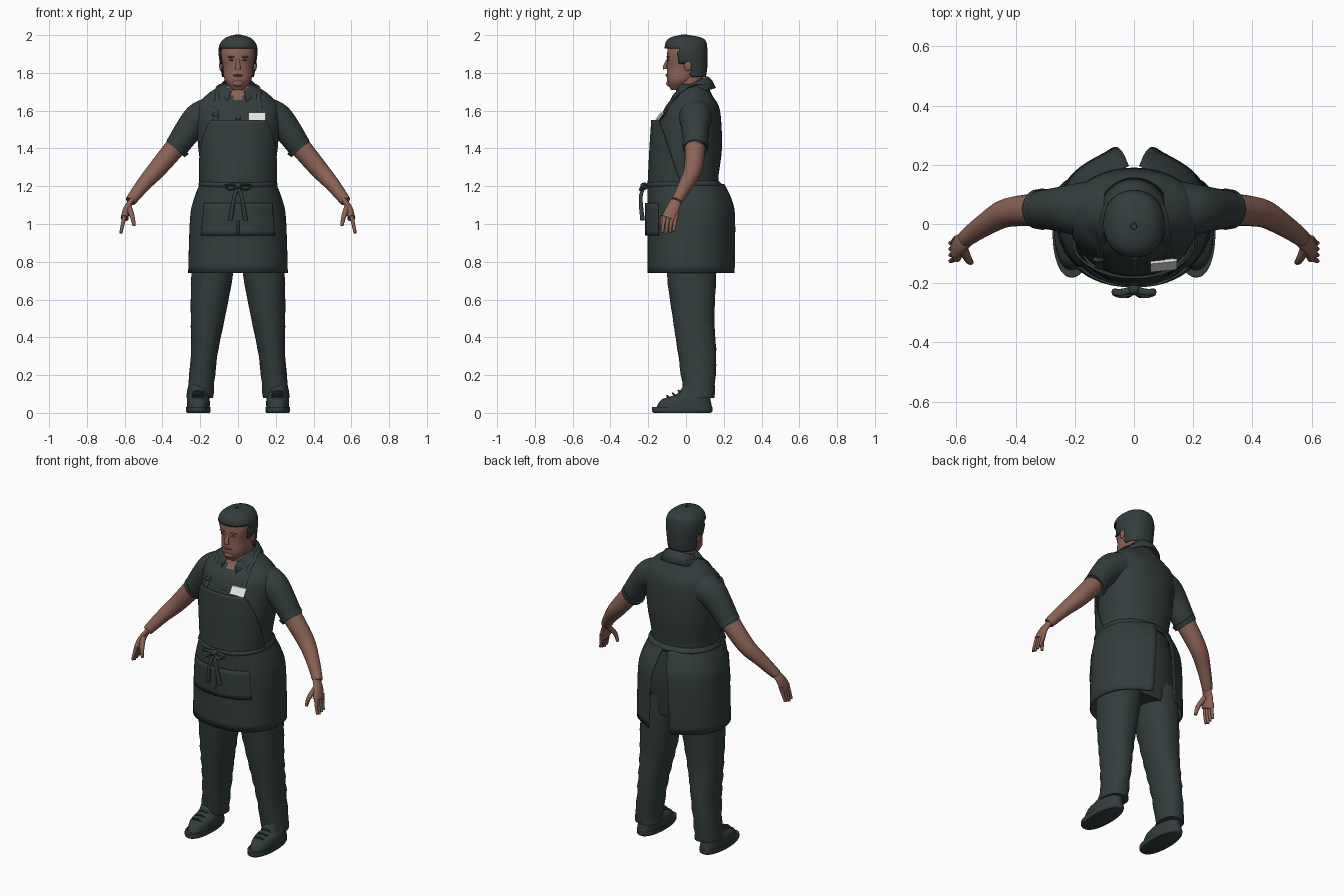
import bpy, bmesh
from math import sin, cos, pi, radians, copysign
from mathutils import Vector

cube = bpy.data.objects.get("Cube")
if cube:
    bpy.data.objects.remove(cube)
parts = []


def material(name, red, green, blue):
    mat = bpy.data.materials.new(name)
    mat.use_nodes = True
    colour = (red, green, blue, 1)
    mat.diffuse_color = colour
    mat.node_tree.nodes["Principled BSDF"].inputs["Base Color"].default_value = colour
    return mat


cloth = material("dark green grey cloth", .033, .047, .046)
skin = material("brown skin", .26, .125, .09)
dark_skin = material("darker skin", .17, .075, .055)
white = material("badge white", .8, .8, .8)


def finish(name, bm, mat, thick=0, pair=False):
    """Turn a bmesh into an object, mirrored across x when it is one of a pair."""
    bmesh.ops.recalc_face_normals(bm, faces=bm.faces)
    mesh = bpy.data.meshes.new(name)
    bm.to_mesh(mesh)
    bm.free()
    mesh.materials.append(mat)
    part = bpy.data.objects.new(name, mesh)
    bpy.context.collection.objects.link(part)
    parts.append(part)
    if thick:
        solid = part.modifiers.new("thickness", 'SOLIDIFY')
        solid.thickness, solid.offset = thick, 0
    if pair:
        mirror = part.modifiers.new("other side", 'MIRROR')
        mirror.use_mirror_merge = False
    return part


def smooth(keys, steps=5):
    """Pass a Catmull-Rom curve through rows of numbers."""
    curve = []
    last = len(keys) - 1
    for i in range(last):
        rows = [keys[max(i - 1, 0)], keys[i], keys[i + 1], keys[min(i + 2, last)]]
        for step in range(steps):
            t = step / steps
            curve.append([b + t / 2 * (c - a + t * (a + a - 5 * b + 4 * c - d + t * (3 * (b - c) + d - a)))
                          for a, b, c, d in zip(*rows)])
    return curve + [list(keys[-1])]


def skin_rows(name, rows, mat, closed=True, keep=None, **options):
    """Join rows of points with faces; closed rows get end caps."""
    bm = bmesh.new()
    rings = [[bm.verts.new(point) for point in row] for row in rows]
    count = len(rings[0])
    for low, high in zip(rings, rings[1:]):
        for i in range(count if closed else count - 1):
            j = (i + 1) % count
            bm.faces.new((low[i], low[j], high[j], high[i]))
    if closed and not keep:
        bm.faces.new(rings[0])
        bm.faces.new(rings[-1])
    if keep:
        unwanted = [face for face in bm.faces if not keep(face.calc_center_median())]
        bmesh.ops.delete(bm, geom=unwanted, context='FACES')
    return finish(name, bm, mat, **options)


def loft(name, keys, mat, x=0, lean=0, arc=None, flare=0, wave=0, count=64, **options):
    """Level rings (z, centre y, half width, half depth); arc opens them at the back,
    in degrees either side of the front for the first and last ring."""
    rows = []
    curve = smooth(keys)
    power = .9
    for i, (z, cy, rx, ry) in enumerate(curve):
        blend = i / (len(curve) - 1)
        reach = radians(arc[0] + (arc[1] - arc[0]) * blend) if arc else pi
        row = []
        for j in range(count + 1 if arc else count):
            u = 2 * j / count - 1
            s, c = sin(u * reach), cos(u * reach)
            crease = 1 + wave * (1 - blend) * sin(z * 75 + 4 * s * c)
            px = x + lean * z + crease * rx * copysign(abs(s) ** power, s)
            py = cy - crease * ry * copysign(abs(c) ** power, c)
            row.append((px, py + flare * abs(u) ** 20, z))
        rows.append(row)
    return skin_rows(name, rows, mat, closed=not arc, **options)


def tube(name, path, start, end, mat, flat=1, ref=(0, 1, 0), count=20, **options):
    """Tapering tube along a path; start and end are radii along ref, flat thins the other way."""
    points = [Vector(p) for p in smooth(path)]
    last = len(points) - 1
    rows = []
    for i, p in enumerate(points):
        along = (points[min(i + 1, last)] - points[max(i - 1, 0)]).normalized()
        across = along.cross(Vector(ref)).normalized()
        wide = across.cross(along)
        radius = start + (end - start) * i / last
        rows.append([p + radius * (wide * cos(a) + across * flat * sin(a))
                     for a in (2 * pi * j / count for j in range(count))])
    return skin_rows(name, rows, mat, **options)


def blob(name, place, size, mat, **options):
    bm = bmesh.new()
    bmesh.ops.create_uvsphere(bm, u_segments=20, v_segments=12, radius=1)
    bmesh.ops.scale(bm, vec=size, verts=bm.verts)
    bmesh.ops.translate(bm, vec=place, verts=bm.verts)
    return finish(name, bm, mat, **options)


SIDEWAYS = (1, 0, 0)

# Shirt body, with bare skin in the open neck
shirt = loft("shirt", [(.78, .03, .21, .12), (1, .03, .22, .15), (1.22, 0, .19, .17), (1.4, .01, .21, .18),
                       (1.6, .03, .22, .15), (1.68, .04, .17, .1), (1.74, .03, .08, .08)], cloth)
shirt.data.materials.append(skin)
for face in shirt.data.polygons:
    mid = face.center
    if mid.y < 0 and abs(mid.x) < (mid.z - 1.63) / 2:
        face.material_index = 1

# Collar: stand, fold and falling points
collar_rows = []
for radius, back in ((.075, 1.74), (.08, 1.78), (.1, 1.76), (.12, 1.72)):
    angles = [radians(22 + 8 * i) for i in range(40)]
    collar_rows.append([(radius * sin(a), .03 - (radius + .005) * cos(a), back - .04 * (1 + cos(a)))
                        for a in angles])
skin_rows("collar", collar_rows, cloth, closed=False, thick=.006)
tube("shirt_placket", [(0, -.09, 1.64), (0, -.14, 1.55)], .012, .012, cloth, flat=.4, ref=SIDEWAYS)

# Apron with its pocket and waist tie
loft("apron_bib", [(1.2, 0, .2, .2), (1.4, .01, .22, .2), (1.55, .02, .23, .2)], cloth,
     arc=(88, 36), thick=.008)
loft("apron_skirt", [(.74, .02, .26, .22), (1.03, .02, .25, .22), (1.13, .01, .23, .21), (1.21, -.01, .2, .19)],
     cloth, arc=(166, 176), flare=.02, thick=.008)
pocket = [(.94, .02, .26, .23), (1.11, .01, .24, .22)]
loft("apron_pocket", pocket, cloth, arc=(46, 46), thick=.008)
loft("pocket_seam", pocket, cloth, arc=(1, 1), count=4, thick=.014)
loft("waist_tie", [(1.19, -.01, .2, .19), (1.21, -.01, .21, .2), (1.23, -.01, .2, .18)], cloth)

# Bow on the front
blob("bow_knot", (0, -.22, 1.2), (.02, .02, .02), cloth)
tube("bow_loops", [(0, -.22, 1.2), (.04, -.23, 1.21), (.07, -.23, 1.2), (.04, -.24, 1.18), (0, -.23, 1.2)],
     .012, .01, cloth, flat=.5, pair=True)
tube("bow_tails", [(0, -.22, 1.2), (.02, -.24, 1.14), (.04, -.23, 1.02)], .008, .012, cloth, pair=True)

# Shoulder straps with buckles
tube("apron_straps", [(.12, -.15, 1.53), (.11, -.06, 1.66), (.11, -.02, 1.7), (.1, .03, 1.73), (.07, .1, 1.74)],
     .013, .013, cloth, flat=.4, ref=SIDEWAYS, pair=True)
blob("strap_buckles", (.12, -.12, 1.58), (.02, .01, .01), cloth, pair=True)

# Name badge, leaning back with the chest
bm = bmesh.new()
bmesh.ops.create_cube(bm, size=1)
bmesh.ops.scale(bm, vec=(.09, .009, .04), verts=bm.verts)
for v in bm.verts:
    v.co.y += v.co.z * .7 + v.co.x * .1
bmesh.ops.translate(bm, vec=(.1, -.14, 1.57), verts=bm.verts)
finish("name_badge", bm, white)

# Neck and head
loft("neck", [(1.62, .01, .06, .06), (1.83, .03, .07, .07)], skin)
loft("head", [(1.71, -.05, .03, .03), (1.76, -.03, .07, .07), (1.83, 0, .08, .1), (1.9, -.01, .09, .09),
              (1.95, 0, .08, .09), (1.98, 0, .04, .05)], skin)
tube("nose", [(0, -.09, 1.88), (0, -.11, 1.84), (0, -.11, 1.82)], .008, .016, skin, flat=.8, ref=SIDEWAYS)
blob("mouth", (0, -.1, 1.787), (.026, .009, .006), dark_skin)
blob("chin", (0, -.08, 1.745), (.035, .025, .02), skin)
blob("eyes", (.034, -.095, 1.868), (.014, .006, .005), dark_skin, pair=True)
blob("eyebrows", (.036, -.095, 1.885), (.02, .009, .005), dark_skin, pair=True)
blob("ears", (.09, .01, 1.84), (.01, .02, .03), skin, pair=True)


def hairline(mid):
    """Forehead, then sideburns, then nape."""
    return mid.z > (1.925 if mid.y < -.04 else 1.85 if mid.y < .025 else 1.775)


loft("hair", [(1.77, .03, .08, .07), (1.83, .01, .09, .1), (1.93, 0, .1, .11), (1.98, 0, .07, .09),
              (2, -.01, .01, .01)], cloth, thick=.006, keep=hairline)
blob("hair_crown", (0, -.01, 1.965), (.06, .07, .033), cloth)

# Sleeves, arms and hands
tube("sleeves", [(.12, .05, 1.58), (.2, .05, 1.56), (.26, .05, 1.5), (.33, .05, 1.4)], .1, .06, cloth,
     count=32, pair=True)
tube("sleeve_cuffs", [(.31, .05, 1.42), (.33, .05, 1.4)], .07, .066, cloth, count=32, pair=True)
tube("arms", [(.27, .05, 1.48), (.42, .04, 1.3), (.5, 0, 1.21), (.57, -.05, 1.12)], .06, .028, skin, pair=True)
tube("palms", [(.56, -.05, 1.13), (.59, -.07, 1.08), (.6, -.09, 1.03)], .028, .042, skin, flat=.5, pair=True)
for i, finger in enumerate(("little", "ring", "middle", "index")):
    y = -.05 - .02 * i
    tip = .95 + .006 * abs(i - 2)
    tube(finger + "_fingers", [(.6, y, 1.05), (.61, y - .01, 1), (.62, y - .015, tip)], .012, .007, skin,
         count=12, pair=True)
tube("thumbs", [(.58, -.08, 1.09), (.56, -.12, 1.04), (.55, -.13, .99)], .018, .008, skin, count=12, pair=True)

# Trousers, creased towards the hem
loft("trouser_legs", [(.08, .07, .07, .08), (.3, .06, .07, .1), (.5, .04, .09, .11), (.72, .03, .11, .13),
                      (.9, .03, .11, .13)], cloth, x=.21, lean=-.1, wave=.04, pair=True)

# Shoes
loft("shoe_soles", [(0, -.02, .06, .15), (.01, -.02, .065, .16), (.03, -.02, .065, .16)], cloth,
     x=.21, pair=True)
loft("shoe_uppers", [(.02, -.01, .06, .15), (.07, 0, .06, .13), (.1, .04, .05, .09), (.15, .06, .05, .07)],
     cloth, x=.21, pair=True)
for i in range(3):
    y, z = .03 * i - .09, .08 + .014 * i
    tube(f"shoe_laces_{i + 1}", [(.18, y, z), (.21, y - .01, z + .01), (.24, y, z)], .005, .005, cloth,
         count=8, pair=True)

# Smooth shading with sharp edges kept
bpy.ops.object.select_all(action='DESELECT')
for part in parts:
    part.select_set(True)
bpy.context.view_layer.objects.active = parts[0]
bpy.ops.object.shade_smooth_by_angle(angle=radians(40))
